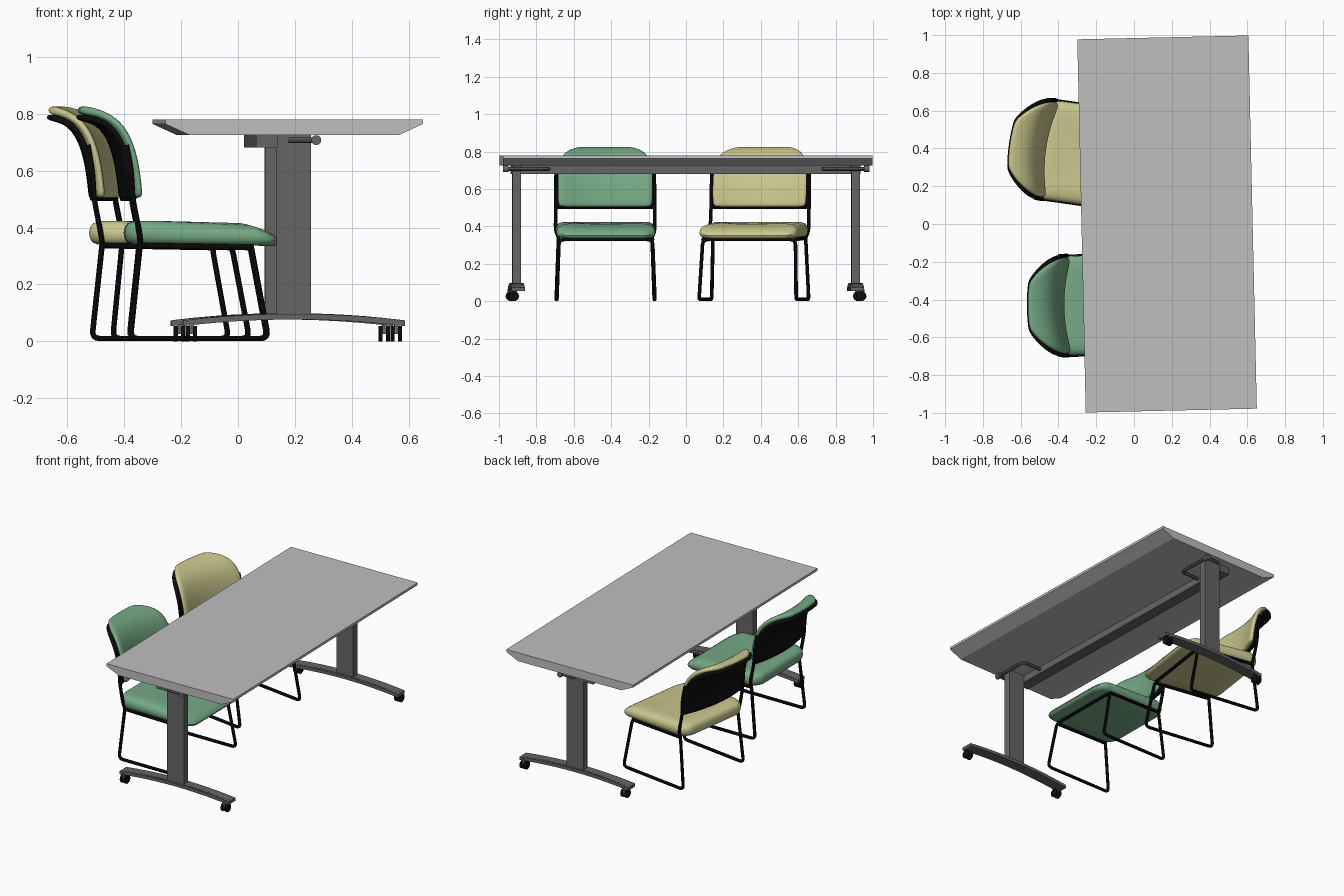
import bpy, bmesh, math
from mathutils import Matrix, Vector

cube = bpy.data.objects.get("Cube")
if cube:
    bpy.data.objects.remove(cube)


def material(name, r, g, b):
    m = bpy.data.materials.new(name)
    m.use_nodes = True
    m.diffuse_color = (r, g, b, 1)
    m.node_tree.nodes["Principled BSDF"].inputs["Base Color"].default_value = (r, g, b, 1)
    return m


TOP = material("light grey laminate", 0.52, 0.52, 0.52)
STEEL = material("dark grey metal", 0.13, 0.13, 0.13)
BLACK = material("black", 0.004, 0.004, 0.004)
GREEN = material("green fabric", 0.18, 0.40, 0.23)
YELLOW = material("yellow fabric", 0.60, 0.58, 0.27)


def finish(name, bm, mat, place, smooth=False):
    bmesh.ops.recalc_face_normals(bm, faces=bm.faces)
    mesh = bpy.data.meshes.new(name)
    bm.to_mesh(mesh)
    bm.free()
    ob = bpy.data.objects.new(name, mesh)
    bpy.context.collection.objects.link(ob)
    mesh.materials.append(mat)
    ob.matrix_world = place
    if smooth:
        bpy.ops.object.select_all(action='DESELECT')
        ob.select_set(True)
        bpy.context.view_layer.objects.active = ob
        bpy.ops.object.shade_smooth_by_angle(angle=math.radians(40))
    return ob


def box(name, centre, size, mat, place):
    bm = bmesh.new()
    bmesh.ops.create_cube(bm, size=1, matrix=Matrix.Translation(centre) @ Matrix.Diagonal((*size, 1)))
    return finish(name, bm, mat, place)


def prism(name, profile, y0, y1, mat, place):
    """Extrude an x-z profile along y."""
    bm = bmesh.new()
    face = bm.faces.new([bm.verts.new((x, y0, z)) for x, z in profile])
    out = bmesh.ops.extrude_face_region(bm, geom=[face])
    bmesh.ops.translate(bm, vec=(0, y1 - y0, 0),
                        verts=[v for v in out["geom"] if isinstance(v, bmesh.types.BMVert)])
    return finish(name, bm, mat, place)


def cylinder_x(name, centre, radius, length, mat, place):
    bm = bmesh.new()
    bmesh.ops.create_cone(bm, cap_ends=True, segments=20, radius1=radius, radius2=radius, depth=length,
                          matrix=Matrix.Translation(centre) @ Matrix.Rotation(math.pi / 2, 4, 'Y'))
    return finish(name, bm, mat, place, True)


def tube(name, points, radius, mat, place, bend=0.03):
    """Round bar through points with filleted corners."""
    pts = [Vector(p) for p in points]
    path = [pts[0]]
    for a, b, c in zip(pts, pts[1:], pts[2:]):
        p = b + (a - b).normalized() * min(bend, (a - b).length * 0.45)
        q = b + (c - b).normalized() * min(bend, (c - b).length * 0.45)
        path += [p.lerp(b, t).lerp(b.lerp(q, t), t) for t in (0, 0.25, 0.5, 0.75, 1)]
    path.append(pts[-1])
    curve = bpy.data.curves.new(name, 'CURVE')
    curve.dimensions = '3D'
    curve.bevel_depth = radius
    curve.bevel_resolution = 2
    curve.use_fill_caps = True
    spline = curve.splines.new('POLY')
    spline.points.add(len(path) - 1)
    for sp, p in zip(spline.points, path):
        sp.co = (*p, 1)
    helper = bpy.data.objects.new(name + "_path", curve)
    bpy.context.collection.objects.link(helper)
    deps = bpy.context.evaluated_depsgraph_get()
    mesh = bpy.data.meshes.new_from_object(helper.evaluated_get(deps))
    bm = bmesh.new()
    bm.from_mesh(mesh)
    bpy.data.objects.remove(helper)
    bpy.data.meshes.remove(mesh)
    return finish(name, bm, mat, place, True)


# Table: top with underside chamfers along the long edges
table = Matrix.Translation((0.175, 0, 0)) @ Matrix.Rotation(math.radians(1.3), 4, 'Z')
half = 0.453
prism("table_top", [(-half, 0.78), (half, 0.78), (half, 0.764), (half - 0.085, 0.725),
                    (0.085 - half, 0.725), (-half, 0.764)], -0.988, 0.988, TOP, table)
box("stretcher_beam", (-0.095, 0, 0.703), (0.075, 1.87, 0.045), STEEL, table)

for side, label in ((-1, "front"), (1, "back")):
    y = side * 0.907
    box(label + "_column", (0, y, 0.406), (0.12, 0.045, 0.638), STEEL, table)
    # Arched foot
    xs = [-0.39 + 0.78 * i / 12 for i in range(13)]
    arch = [(x, 0.097 - 0.023 * (x / 0.39) ** 2) for x in xs]
    foot = arch + [(x, z - 0.02) for x, z in reversed(arch)]
    prism(label + "_foot", foot, y - 0.036, y + 0.036, STEEL, table)
    prism(label + "_foot_ridge", [(x * 0.96, z + 0.002) for x, z in foot], y - 0.024, y + 0.024, STEEL, table)
    # Twin-wheel casters
    for x in (-0.36, 0.36):
        wy = y + side * 0.022
        box(label + "_caster_body", (x, wy, 0.046), (0.014, 0.036, 0.04), STEEL, table)
        for dx in (-0.013, 0.013):
            cylinder_x(label + "_caster_wheel", (x + dx, wy, 0.027), 0.027, 0.014, BLACK, table)
    # Folding lever below the top
    tube(label + "_lever", [(-0.02, side * 0.965, 0.707), (0.078, side * 0.965, 0.707),
                            (0.078, side * 0.735, 0.707), (-0.08, side * 0.735, 0.707)],
         0.01, STEEL, table)
    bm = bmesh.new()
    bmesh.ops.create_cone(bm, cap_ends=True, segments=16, radius1=0.017, radius2=0.017, depth=0.03,
                          matrix=Matrix.Translation((0.078, side * 0.965, 0.707))
                          @ Matrix.Rotation(math.pi / 2, 4, 'X'))
    finish(label + "_lever_knob", bm, STEEL, table, True)


def seat(name, mat, place):
    """Rounded cushion that falls away at the front."""
    outline = []
    r, hx, hy = 0.075, 0.27, 0.265
    for k, (sx, sy) in enumerate(((1, 1), (-1, 1), (-1, -1), (1, -1))):
        for i in range(8):
            a = math.pi / 2 * (k + i / 7)
            outline.append((sx * (hx - r) + r * math.cos(a), sy * (hy - r) + r * math.sin(a)))
    layers = [(0.02, 0.34), (0.5, 0.34), (0.9, 0.341), (0.96, 0.348), (0.99, 0.364), (1, 0.382),
              (0.985, 0.402), (0.95, 0.415), (0.87, 0.423), (0.7, 0.423), (0.4, 0.416), (0.02, 0.414)]
    bm = bmesh.new()
    rings = []
    for s, z in layers:
        ring = []
        for x, y in outline:
            x, y = x * s, y * s
            drop = max(0, (x - 0.06) / 0.21) ** 2 * (0.008 + 0.045 * (z - 0.34) / 0.08)
            ring.append(bm.verts.new((x, y, z - drop)))
        rings.append(ring)
    n = len(outline)
    for a, b in zip(rings, rings[1:]):
        for i in range(n):
            bm.faces.new((a[i], a[(i + 1) % n], b[(i + 1) % n], b[i]))
    bm.faces.new(rings[0])
    bm.faces.new(rings[-1])
    finish(name, bm, mat, place, True)


# Backrest centre line: x, z, half width
BACK = [(-0.268, 0.502, 0.258), (-0.27, 0.53, 0.262), (-0.277, 0.59, 0.264), (-0.29, 0.66, 0.264),
        (-0.316, 0.73, 0.258), (-0.355, 0.775, 0.235), (-0.40, 0.793, 0.19), (-0.437, 0.8, 0.13)]


def back_panel(name, mat, place, thickness, offset, widen):
    """Curled panel, hollow across its width, thickened to one side."""
    bm = bmesh.new()
    cols = 8
    grid = []
    for x, z, w in BACK:
        us = [2 * j / cols - 1 for j in range(cols + 1)]
        grid.append([bm.verts.new((x + 0.04 * (u * w / 0.264) ** 2, u * (w + widen), z)) for u in us])
    for a, b in zip(grid, grid[1:]):
        for j in range(cols):
            bm.faces.new((a[j], a[j + 1], b[j + 1], b[j]))
    bm.normal_update()
    if sum(f.normal.x for f in bm.faces) < 0:
        bmesh.ops.reverse_faces(bm, faces=bm.faces)
    mesh = bpy.data.meshes.new(name)
    bm.to_mesh(mesh)
    bm.free()
    mesh.materials.append(mat)
    mesh.shade_smooth()
    ob = bpy.data.objects.new(name, mesh)
    bpy.context.collection.objects.link(ob)
    ob.matrix_world = place
    solid = ob.modifiers.new("thickness", 'SOLIDIFY')
    solid.thickness = thickness
    solid.offset = offset
    sub = ob.modifiers.new("rounding", 'SUBSURF')
    sub.levels = sub.render_levels = 2


def chair(label, mat, place):
    seat(label + "_seat", mat, place)
    back_panel(label + "_back_cushion", mat, place, 0.03, 1, -0.004)
    back_panel(label + "_back_shell", BLACK, place, 0.022, -1, 0.006)
    # Sled base, one bent bar from rear left to rear right
    left = [(-0.215, 0.25, 0.345), (-0.25, 0.262, 0.01), (0.235, 0.262, 0.01), (0.175, 0.25, 0.33)]
    right = [(x, -y, z) for x, y, z in reversed(left)]
    tube(label + "_sled_base", left + right, 0.01, BLACK, place)
    # Back frame
    for s, side in ((1, "left"), (-1, "right")):
        tube(label + "_" + side + "_upright", [(-0.215, s * 0.25, 0.34), (-0.218, s * 0.266, 0.38),
             (-0.242, s * 0.264, 0.5), (-0.248, s * 0.264, 0.6), (-0.265, s * 0.262, 0.69)],
             0.01, BLACK, place)
        tube(label + "_" + side + "_seat_rail", [(-0.215, s * 0.25, 0.337), (0.175, s * 0.25, 0.33)],
             0.01, BLACK, place)
    tube(label + "_back_bar", [(-0.278 + 0.04 * (i / 4) ** 2, 0.262 * i / 4, 0.502) for i in range(-4, 5)],
         0.009, BLACK, place)


chair("green_chair", GREEN, Matrix.Translation((-0.13, -0.43, 0)) @ Matrix.Rotation(math.radians(0.5), 4, 'Z'))
chair("yellow_chair", YELLOW, Matrix.Translation((-0.229, 0.362, 0)) @ Matrix.Rotation(math.radians(-8), 4, 'Z'))
